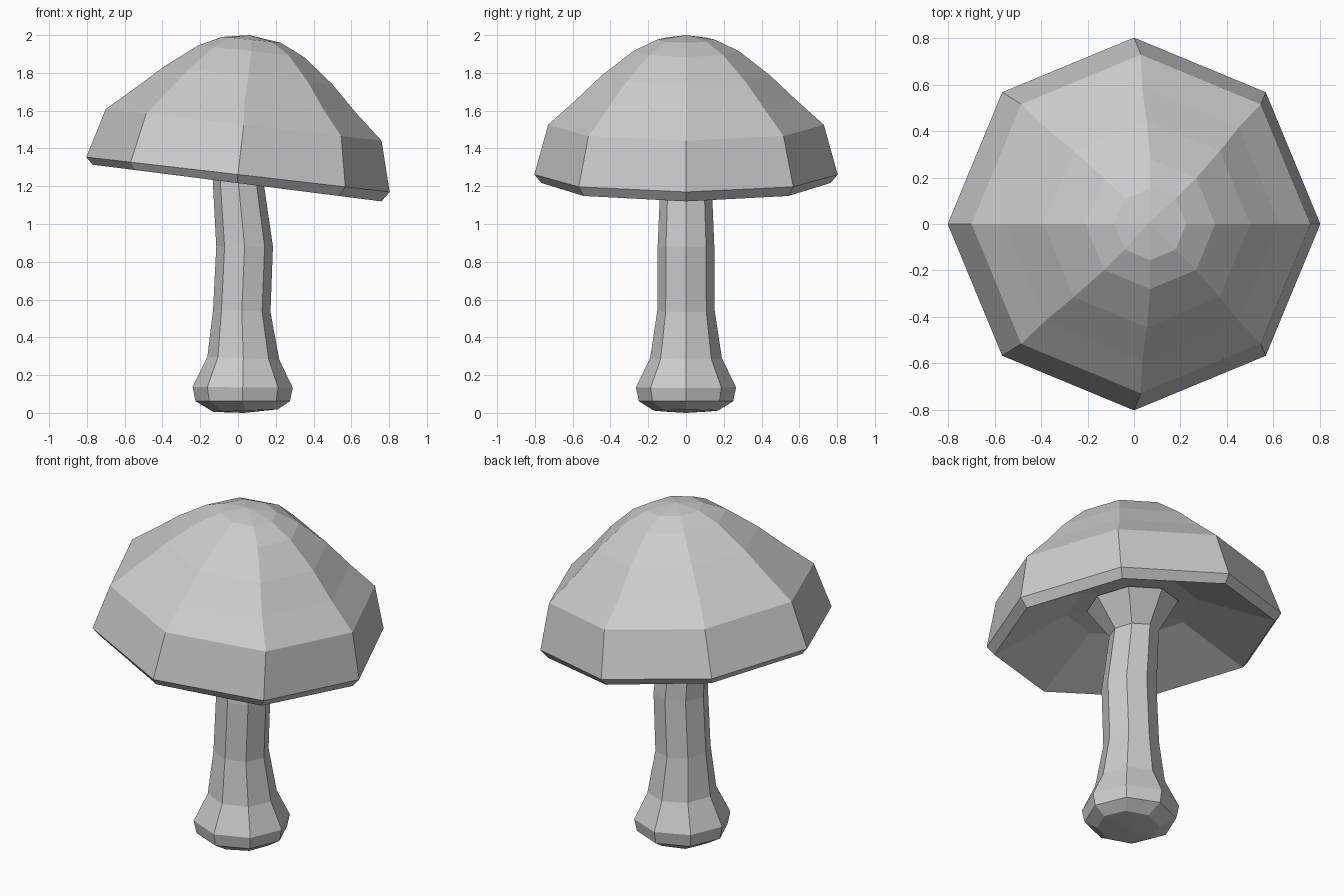
import bpy, bmesh
from math import cos, sin, tau

if "Cube" in bpy.data.objects:
    bpy.data.objects.remove(bpy.data.objects["Cube"])

SIDES = 8


def loft(name, rings, start_cap=None, end_cap=None):
    """Skin octagonal rings (centre x, centre z, radius, slope); close the ends with a point or an n-gon."""
    bm = bmesh.new()
    loops = []
    for cx, cz, r, slope in rings:
        loop = []
        for i in range(SIDES):
            a = tau * i / SIDES
            dx = r * cos(a)
            loop.append(bm.verts.new((cx + dx, r * sin(a), cz - slope * dx)))
        loops.append(loop)
    for a, b in zip(loops, loops[1:]):
        for i in range(SIDES):
            j = (i + 1) % SIDES
            bm.faces.new((a[i], a[j], b[j], b[i]))
    for loop, tip in ((loops[0], start_cap), (loops[-1], end_cap)):
        if tip:
            v = bm.verts.new(tip)
            for i in range(SIDES):
                bm.faces.new((loop[i], loop[(i + 1) % SIDES], v))
        else:
            bm.faces.new(loop)
    bmesh.ops.recalc_face_normals(bm, faces=bm.faces[:])
    mesh = bpy.data.meshes.new(name)
    bm.to_mesh(mesh)
    bm.free()
    obj = bpy.data.objects.new(name, mesh)
    bpy.context.collection.objects.link(obj)
    return obj


# Tilted cap: hollow underside, thin rim, then dome leaning slightly to the right
T = 0.115
loft("mushroom_cap", [
    (0.01, 1.40, 0.36, T),
    (-0.005, 1.217, 0.765, 0.127),
    (0.00, 1.262, 0.803, T),
    (0.03, 1.525, 0.73, T),
    (0.035, 1.65, 0.59, 0.105),
    (0.055, 1.787, 0.445, 0.107),
    (0.07, 1.915, 0.28, 0.11),
    (0.07, 1.975, 0.155, 0.10),
], start_cap=(0.02, 0, 1.45), end_cap=(0.06, 0, 2.0))

# Stem: rounded bulb foot, slim shaft, flared top meeting the cap
loft("mushroom_stem", [
    (0.04, 0.012, 0.17, -0.04),
    (0.025, 0.062, 0.25, 0.0),
    (0.025, 0.135, 0.265, 0.01),
    (0.028, 0.29, 0.19, 0.04),
    (0.02, 0.54, 0.152, 0.04),
    (0.035, 0.88, 0.15, 0.0),
    (0.00, 1.24, 0.135, T),
    (0.01, 1.41, 0.25, T),
], start_cap=(0.03, 0, 0.0), end_cap=(0.02, 0, 1.47))
